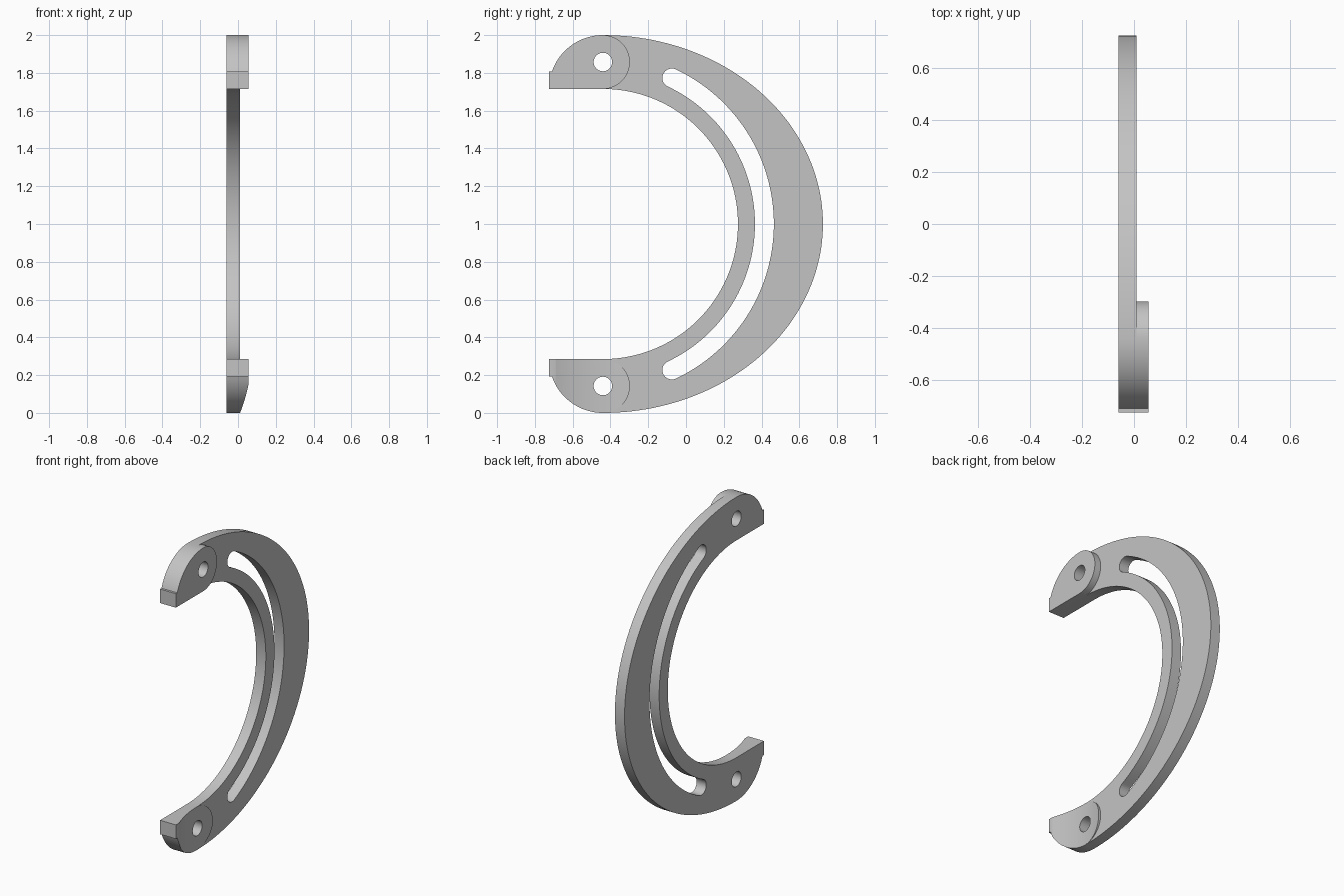
import bpy, bmesh
from math import sin, cos, pi, radians, asin, acos
from mathutils import Vector

if "Cube" in bpy.data.objects:
    bpy.data.objects.remove(bpy.data.objects["Cube"])

grey = bpy.data.materials.new("light grey")
grey.use_nodes = True
colour = (0.55, 0.55, 0.55, 1)
grey.diffuse_color = colour
grey.node_tree.nodes["Principled BSDF"].inputs["Base Color"].default_value = colour

PIVOT = -0.44                     # y of the common arc centre
INNER = 0.715                     # inner edge radius
TIP = -0.725                      # y of the square ends
END = 1 - INNER                   # height of each end lobe
BACK, FACE, BOSS = -0.06, 0.01, 0.055


def arc(cy, cz, ry, rz, a0, a1, n):
    """Points (y, z) along an elliptical arc, angles in radians."""
    return [(cy + ry * cos(a0 + (a1 - a0) * i / n),
             cz + rz * sin(a0 + (a1 - a0) * i / n)) for i in range(n + 1)]


def hole(cz):
    return arc(PIVOT, cz, 0.049, 0.049, 0, 2 * pi, 40)[:-1]


def nose(side):
    """Rounded front of an end lobe, from its outer extreme to the tip."""
    lip = asin(0.092 / END)
    pts = arc(PIVOT, side * INNER, END, END, side * pi / 2, side * (pi - lip), 24)
    z = pts[-1][1]
    return pts + [(TIP, z), (TIP, side * INNER)]


def slab(name, loops, x0, x1):
    """Extrude outlines in the yz plane, the first one outer and the rest holes."""
    bm = bmesh.new()
    for loop in loops:
        vs = [bm.verts.new((x0, y, z + 1)) for y, z in loop]
        for a, b in zip(vs, vs[1:] + vs[:1]):
            bm.edges.new((a, b))
    bmesh.ops.triangle_fill(bm, edges=bm.edges[:], use_beauty=True)
    grown = bmesh.ops.extrude_face_region(bm, geom=bm.faces[:])
    moved = [g for g in grown["geom"] if isinstance(g, bmesh.types.BMVert)]
    bmesh.ops.translate(bm, verts=moved, vec=Vector((x1 - x0, 0, 0)))
    bmesh.ops.recalc_face_normals(bm, faces=bm.faces[:])
    mesh = bpy.data.meshes.new(name)
    bm.to_mesh(mesh)
    bm.free()
    mesh.materials.append(grey)
    ob = bpy.data.objects.new(name, mesh)
    bpy.context.collection.objects.link(ob)
    return ob


def smooth(ob):
    bpy.ops.object.select_all(action="DESELECT")
    ob.select_set(True)
    bpy.context.view_layer.objects.active = ob
    bpy.ops.object.shade_smooth_by_angle(angle=radians(30))


# Crescent plate with a curved slot and two pivot holes
eye = (1 + INNER) / 2
outline = arc(PIVOT, 0, -TIP - PIVOT, 1, -pi / 2, pi / 2, 96)
outline += nose(1)[1:]
outline += arc(PIVOT, 0, INNER, INNER, pi / 2, -pi / 2, 96)
outline += nose(-1)[:0:-1]

mid, half = 0.855, 0.05
a = acos(0.365 / mid)
ey, ez = PIVOT + mid * cos(a), mid * sin(a)
slot = arc(PIVOT, 0, mid + half, mid + half, -a, a, 72)
slot += arc(ey, ez, half, half, a, a + pi, 16)[1:]
slot += arc(PIVOT, 0, mid - half, mid - half, a, -a, 72)[1:]
slot += arc(ey, -ez, half, half, pi - a, 2 * pi - a, 16)[1:-1]
smooth(slab("crescent_plate", [outline, slot, hole(eye), hole(-eye)], BACK, FACE))

# Raised pads around the pivot holes
for name, side in (("upper_pad", 1), ("lower_pad", -1)):
    r = END / 2
    pad = nose(side) + arc(PIVOT, side * eye, r, r, -side * pi / 2, side * pi / 2, 40)[:-1]
    ob = slab(name, [pad, hole(side * eye)], FACE, BOSS)
    if side < 0:
        # Concave scoop across the lower pad
        R = 0.735
        bpy.ops.mesh.primitive_cylinder_add(vertices=256, radius=R, depth=1,
                                            location=(FACE + R + 0.001, PIVOT, 0.15))
        cutter = bpy.context.object
        cutter.name = "scoop_cutter"
        cutter.data.materials.append(grey)
        mod = ob.modifiers.new("scoop", "BOOLEAN")
        mod.operation, mod.solver, mod.object = "DIFFERENCE", "EXACT", cutter
        bpy.context.view_layer.objects.active = ob
        bpy.ops.object.modifier_apply(modifier=mod.name)
        bpy.data.objects.remove(cutter)
    smooth(ob)
